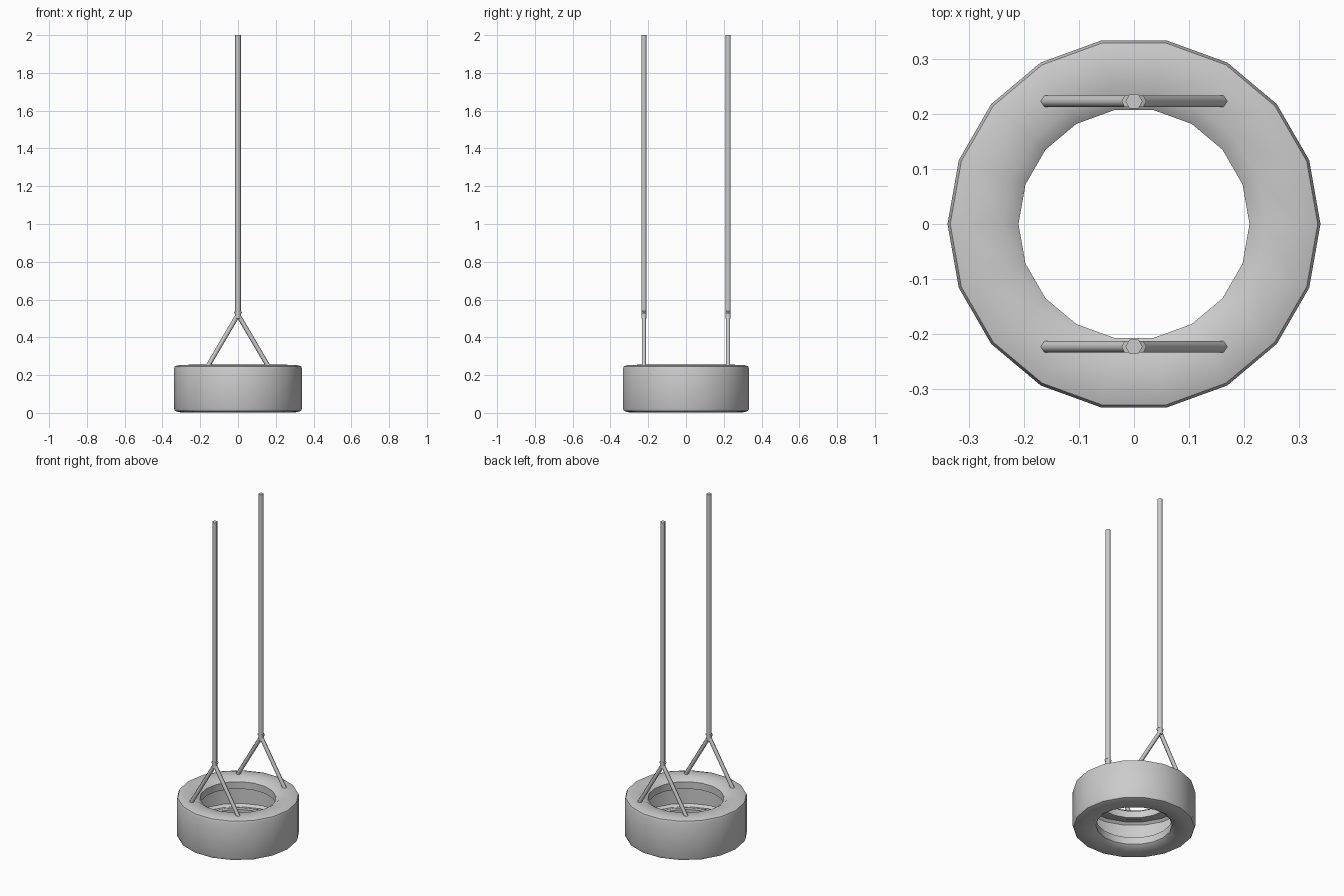
import bpy, bmesh, math
from mathutils import Vector

if "Cube" in bpy.data.objects:
    bpy.data.objects.remove(bpy.data.objects["Cube"])


def finish(name, bm, angle):
    bmesh.ops.recalc_face_normals(bm, faces=bm.faces)
    mesh = bpy.data.meshes.new(name)
    bm.to_mesh(mesh)
    bm.free()
    ob = bpy.data.objects.new(name, mesh)
    bpy.context.collection.objects.link(ob)
    bpy.ops.object.select_all(action='DESELECT')
    ob.select_set(True)
    bpy.context.view_layer.objects.active = ob
    bpy.ops.object.shade_smooth_by_angle(angle=math.radians(angle))
    return ob


def lathe(name, profile, sides):
    bm = bmesh.new()
    rings = [[bm.verts.new((r * math.cos(a), r * math.sin(a), z)) for r, z in profile]
             for a in (2 * math.pi * i / sides for i in range(sides))]
    n = len(profile)
    for i in range(sides):
        a, b = rings[i], rings[(i + 1) % sides]
        for j in range(n):
            k = (j + 1) % n
            bm.faces.new((a[j], b[j], b[k], a[k]))
    return finish(name, bm, 40)


def rod(name, start, end, radius):
    # six-sided bar between two points, one corner lying in the x-z plane
    start, end = Vector(start), Vector(end)
    d = (end - start).normalized()
    v = Vector((0, 1, 0))
    u = v.cross(d)
    bm = bmesh.new()
    ends = [[bm.verts.new(p + radius * (math.cos(i * math.pi / 3) * u +
                                        math.sin(i * math.pi / 3) * v))
             for i in range(6)] for p in (start, end)]
    for i in range(6):
        k = (i + 1) % 6
        bm.faces.new((ends[0][i], ends[0][k], ends[1][k], ends[1][i]))
    for e in ends:
        bm.faces.new(e)
    return finish(name, bm, 61)


# Hollow tyre: upper half of the section, mirrored about mid height
MID = 0.1285
upper = [(0.339, 0.105), (0.334, 0.118), (0.312, 0.125), (0.24, 0.127),
         (0.21, 0.106), (0.21, 0.063), (0.235, 0.063), (0.30, 0.088), (0.315, 0.075)]
profile = [(r, MID + h) for r, h in upper] + [(r, MID - h) for r, h in reversed(upper)]
lathe("tyre", profile, 18)

# Two hanging ropes, each splitting into a pair of crossing legs
for side, y in (("front", -0.223), ("back", 0.223)):
    rod(side + "_rope", (0, y, 0.5), (0, y, 2.0), 0.0155)
    for label, s in (("left", -1), ("right", 1)):
        rod(f"{side}_{label}_strap", (s * 0.17, y, 0.23), (-s * 0.012, y, 0.54), 0.012)
